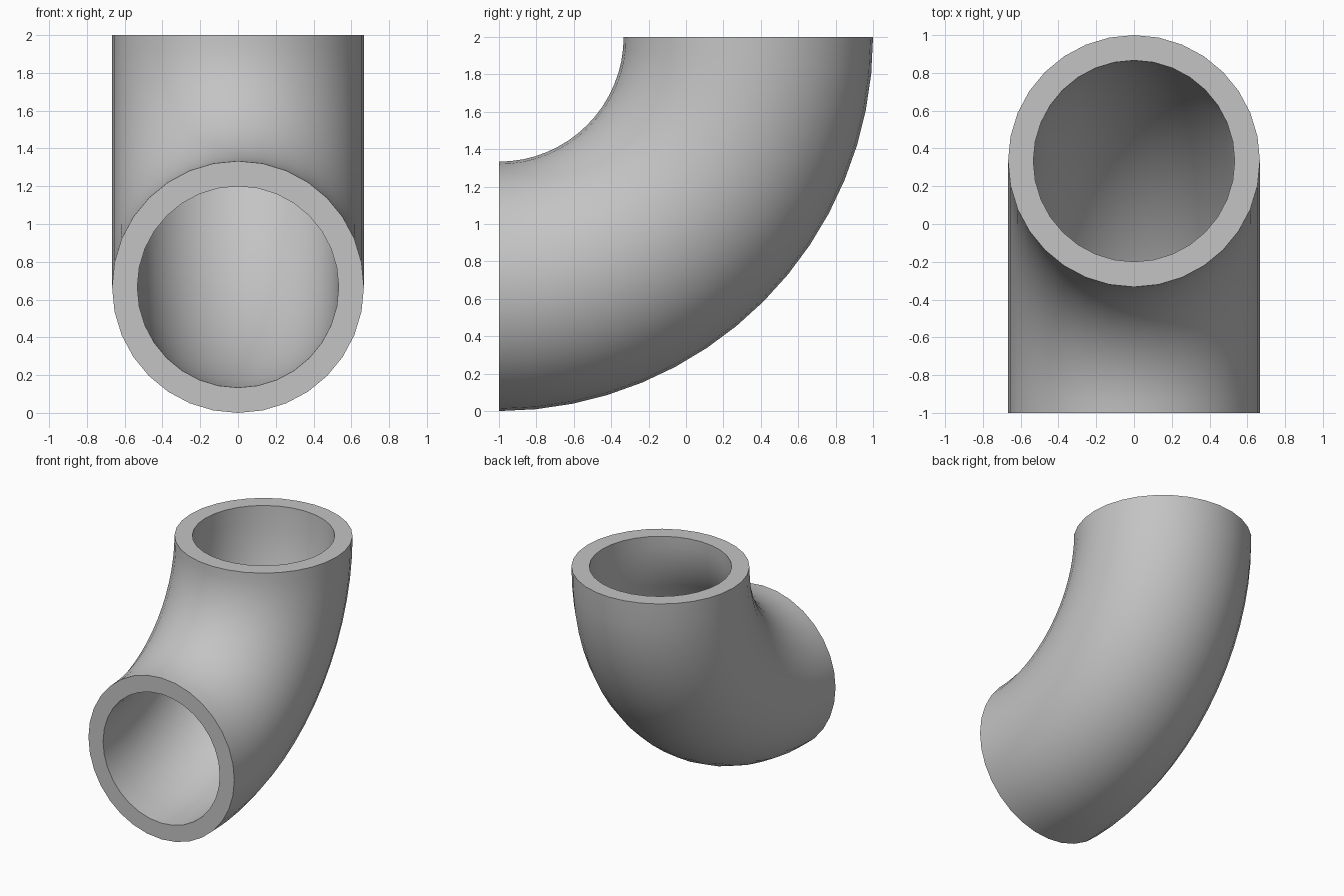
import bpy, bmesh
from math import sin, cos, pi, radians

cube = bpy.data.objects.get("Cube")
if cube:
    bpy.data.objects.remove(cube)

BEND = 4 / 3        # radius of the bend's centre line
OUTER, INNER = 2 / 3, 0.533
SIDES, STEPS = 32, 16

grey = bpy.data.materials.new("grey")
grey.use_nodes = True
colour = (0.55, 0.55, 0.55, 1)
grey.diffuse_color = colour
grey.node_tree.nodes["Principled BSDF"].inputs["Base Color"].default_value = colour

bm = bmesh.new()


def ring(radius, bend_angle):
    """Circle of vertices across the pipe at one angle of the bend."""
    verts = []
    for i in range(SIDES):
        a = 2 * pi * i / SIDES
        reach = BEND + radius * cos(a)
        verts.append(bm.verts.new((radius * sin(a),
                                   -1 + reach * sin(bend_angle),
                                   2 - reach * cos(bend_angle))))
    return verts


def bridge(a, b):
    for i in range(SIDES):
        j = (i + 1) % SIDES
        bm.faces.new((a[i], a[j], b[j], b[i]))


# Outer and inner walls swept through a quarter turn
angles = [pi / 2 * s / STEPS for s in range(STEPS + 1)]
outer = [ring(OUTER, t) for t in angles]
inner = [ring(INNER, t) for t in angles]
for s in range(STEPS):
    bridge(outer[s], outer[s + 1])
    bridge(inner[s + 1], inner[s])

# Flat rims at both open ends
bridge(inner[0], outer[0])
bridge(outer[-1], inner[-1])
bmesh.ops.recalc_face_normals(bm, faces=bm.faces)

mesh = bpy.data.meshes.new("pipe_elbow")
bm.to_mesh(mesh)
bm.free()
mesh.materials.append(grey)
elbow = bpy.data.objects.new("pipe_elbow", mesh)
bpy.context.collection.objects.link(elbow)

# Smooth walls, sharp rims
bpy.ops.object.select_all(action="DESELECT")
elbow.select_set(True)
bpy.context.view_layer.objects.active = elbow
bpy.ops.object.shade_smooth_by_angle(angle=radians(30))
